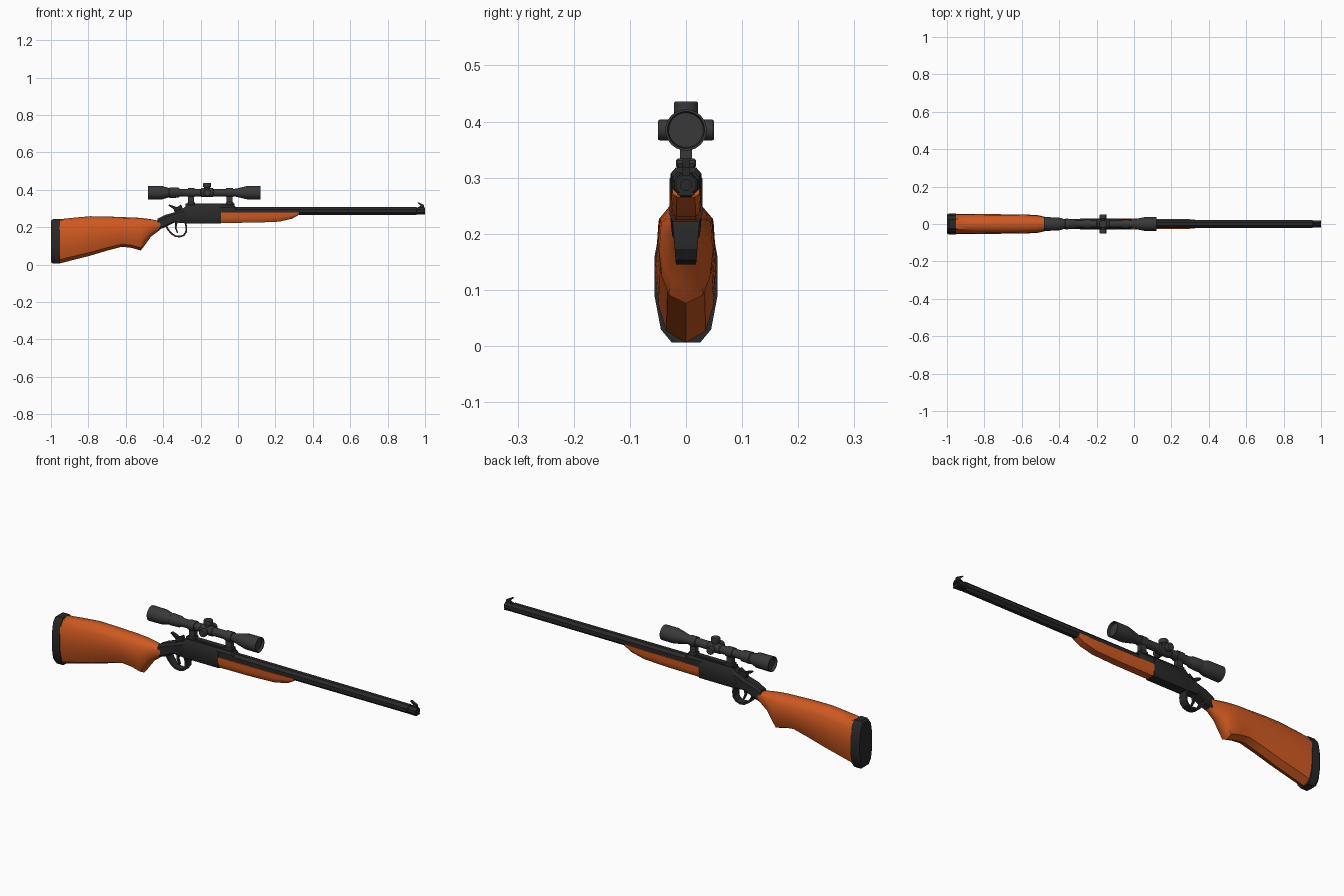
import bpy, bmesh, math

def mat(name, c):
    m = bpy.data.materials.new(name)
    m.diffuse_color = (*c, 1)
    return m

WOOD = mat("orange_wood", (0.62, 0.10, 0.015))
STEEL = mat("dark_steel", (0.022, 0.022, 0.022))
SCOPE = mat("scope_black", (0.04, 0.04, 0.04))

def loft(name, rings, m, closed=False, angle=30):
    """Skin a list of equal-length vertex rings; cap the ends unless closed."""
    bm = bmesh.new()
    vs = [[bm.verts.new(p) for p in r] for r in rings]
    n = len(vs[0])
    pairs = list(zip(vs, vs[1:])) + ([(vs[-1], vs[0])] if closed else [])
    for a, b in pairs:
        for i in range(n):
            j = (i + 1) % n
            bm.faces.new((a[i], a[j], b[j], b[i]))
    if not closed:
        bm.faces.new(vs[0])
        bm.faces.new(vs[-1])
    bmesh.ops.recalc_face_normals(bm, faces=bm.faces)
    me = bpy.data.meshes.new(name)
    bm.to_mesh(me)
    bm.free()
    ob = bpy.data.objects.new(name, me)
    bpy.context.collection.objects.link(ob)
    me.materials.append(m)
    bpy.ops.object.select_all(action='DESELECT')
    ob.select_set(True)
    bpy.context.view_layer.objects.active = ob
    bpy.ops.object.shade_smooth_by_angle(angle=math.radians(angle))
    return ob

def body(name, half, stations, m, **k):
    """Loft a mirrored section (width, height fractions) through (x, bottom, top, half width)."""
    sec = half + [(-w, h) for w, h in reversed(half) if w > 0]
    return loft(name, [[(x, w * hw, lo + h * (hi - lo)) for w, h in sec]
                       for x, lo, hi, hw in stations], m, **k)

def lathe(name, profile, centre, m, axis='x', n=16):
    """Turn (position, radius) pairs around an axis through centre."""
    cx, cy, cz = centre
    rings = []
    for t, r in profile:
        ring = []
        for i in range(n):
            a = 2 * math.pi * (i + 0.5) / n
            u, v = r * math.cos(a), r * math.sin(a)
            o = {'x': (t, u, v), 'y': (u, t, v), 'z': (u, v, t)}[axis]
            ring.append((cx + o[0], cy + o[1], cz + o[2]))
        rings.append(ring)
    return loft(name, rings, m)

def plate(name, outline, hw, m, bevel=0.0):
    """Extrude an x-z outline across y."""
    ob = loft(name, [[(x, y, z) for x, z in outline] for y in (-hw, hw)], m)
    if bevel:
        b = ob.modifiers.new("bevel", 'BEVEL')
        b.width = bevel
        b.segments = 1
    return ob

# Butt stock and recoil pad
oval = [(0, 0), (0.64, 0.085), (0.9, 0.28), (1, 0.53), (0.92, 0.83), (0.5, 0.97), (0, 1)]
body("butt_stock", oval, [
    (-0.955, 0.006, 0.243, 0.054), (-0.87, 0.028, 0.252, 0.054), (-0.79, 0.048, 0.259, 0.053),
    (-0.70, 0.075, 0.258, 0.052), (-0.62, 0.096, 0.254, 0.051), (-0.57, 0.090, 0.253, 0.050),
    (-0.52, 0.076, 0.250, 0.048), (-0.495, 0.108, 0.247, 0.043), (-0.465, 0.150, 0.243, 0.035),
    (-0.415, 0.188, 0.233, 0.026)], WOOD, angle=40)
pad = [(0.45, 0), (0.8, 0.1), (1, 0.35), (1, 0.65), (0.8, 0.9), (0.45, 1)]
body("recoil_pad", pad, [(-1.0, 0.014, 0.236, 0.050), (-0.99, 0.006, 0.243, 0.056),
                         (-0.953, 0.006, 0.243, 0.056)], STEEL)

# Receiver: tang, action body and breech
block = [(0.8, 0), (1, 0.12), (1, 0.8), (0.65, 1)]
body("receiver", block, [
    (-0.43, 0.186, 0.246, 0.024), (-0.39, 0.200, 0.266, 0.026), (-0.34, 0.226, 0.280, 0.028),
    (-0.29, 0.222, 0.304, 0.028), (-0.275, 0.221, 0.318, 0.029), (-0.09, 0.221, 0.318, 0.029)], STEEL)
body("breech", block, [(-0.10, 0.262, 0.318, 0.028), (-0.02, 0.264, 0.318, 0.027),
                       (-0.012, 0.266, 0.309, 0.023)], STEEL)
plate("scope_rail", [(-0.28, 0.31), (-0.28, 0.326), (-0.02, 0.326), (-0.02, 0.31)], 0.013, STEEL)

# Fore-end
fore = [(0.65, 0), (0.92, 0.25), (1, 0.5), (1, 1)]
body("fore_end", fore, [(-0.092, 0.223, 0.278, 0.029), (0.10, 0.225, 0.278, 0.028),
                        (0.22, 0.230, 0.278, 0.027), (0.29, 0.246, 0.279, 0.026),
                        (0.325, 0.266, 0.280, 0.024)], WOOD)

# Octagonal barrel with hollow muzzle, and front sight
lathe("barrel", [(-0.1, 0.0245), (0.955, 0.0225), (0.958, 0.019), (1.0, 0.019),
                 (1.0, 0.010), (0.93, 0.010)], (0, 0, 0.287), STEEL, n=8)
plate("front_sight", [(0.95, 0.302), (0.995, 0.302), (0.995, 0.318), (0.965, 0.334), (0.96, 0.331),
                      (0.978, 0.314)], 0.006, STEEL)
plate("muzzle_block", [(0.955, 0.270), (1.0, 0.268), (1.0, 0.274), (0.955, 0.274)], 0.015, STEEL)

# Hammer and trigger
plate("hammer", [(-0.335, 0.27), (-0.345, 0.298), (-0.372, 0.316), (-0.367, 0.322), (-0.343, 0.314),
                 (-0.328, 0.306), (-0.305, 0.322), (-0.295, 0.30), (-0.30, 0.27)], 0.009, STEEL, 0.002)
plate("trigger", [(-0.335, 0.23), (-0.338, 0.195), (-0.325, 0.168), (-0.320, 0.170), (-0.329, 0.197),
                  (-0.322, 0.23)], 0.006, STEEL)

# Trigger guard: a flat strap swept along a loop
path = [(-0.385, 0.210), (-0.374, 0.188), (-0.356, 0.166), (-0.335, 0.153), (-0.312, 0.150),
        (-0.290, 0.157), (-0.278, 0.174), (-0.276, 0.200), (-0.282, 0.226)]
rings = []
for i, (x, z) in enumerate(path):
    a, b = path[max(i - 1, 0)], path[min(i + 1, len(path) - 1)]
    dx, dz = b[0] - a[0], b[1] - a[1]
    l = math.hypot(dx, dz)
    nx, nz = -dz / l * 0.0045, dx / l * 0.0045
    w = 0.018 + 0.006 * (z - 0.15) / 0.07
    rings.append([(x + s * nx, y, z + s * nz) for s, y in ((1, -w), (1, w), (-1, w), (-1, -w))])
loft("trigger_guard", rings, STEEL)

# Scope tube with recessed lenses
C = (0, 0, 0.385)
lathe("scope_tube", [
    (-0.470, 0.031), (-0.482, 0.033), (-0.482, 0.037), (-0.405, 0.036), (-0.375, 0.027),
    (-0.368, 0.025), (-0.365, 0.029), (-0.320, 0.027), (-0.310, 0.021), (-0.275, 0.020),
    (-0.20, 0.020), (-0.195, 0.024), (-0.135, 0.024), (-0.13, 0.020), (-0.02, 0.020),
    (0.04, 0.034), (0.055, 0.037), (0.121, 0.037), (0.121, 0.033), (0.109, 0.031)], C, SCOPE, n=20)

# Adjustment turrets: top and both sides
T = (-0.165, 0, 0.385)
knob = [(0.0, 0.016), (0.028, 0.016), (0.031, 0.022), (0.048, 0.022), (0.051, 0.020)]
lathe("top_turret", knob, T, SCOPE, 'z')
for side, s in (("front", -1), ("back", 1)):
    lathe(side + "_turret", [(s * t * 0.97, r * 0.86) for t, r in knob], T, SCOPE, 'y')

# Scope mounts: post, foot and ring
for name, x in (("rear", -0.25), ("fore", -0.045)):
    plate(name + "_mount_post", [(x - 0.016, 0.32), (x + 0.016, 0.32), (x + 0.016, 0.37),
                                 (x - 0.016, 0.37)], 0.011, SCOPE)
    plate(name + "_mount_foot", [(x - 0.02, 0.318), (x + 0.02, 0.318), (x + 0.02, 0.334),
                                 (x - 0.02, 0.334)], 0.018, SCOPE, 0.003)
    lathe(name + "_mount_ring", [(x - 0.018, 0.0245), (x + 0.018, 0.0245)], C, SCOPE)
